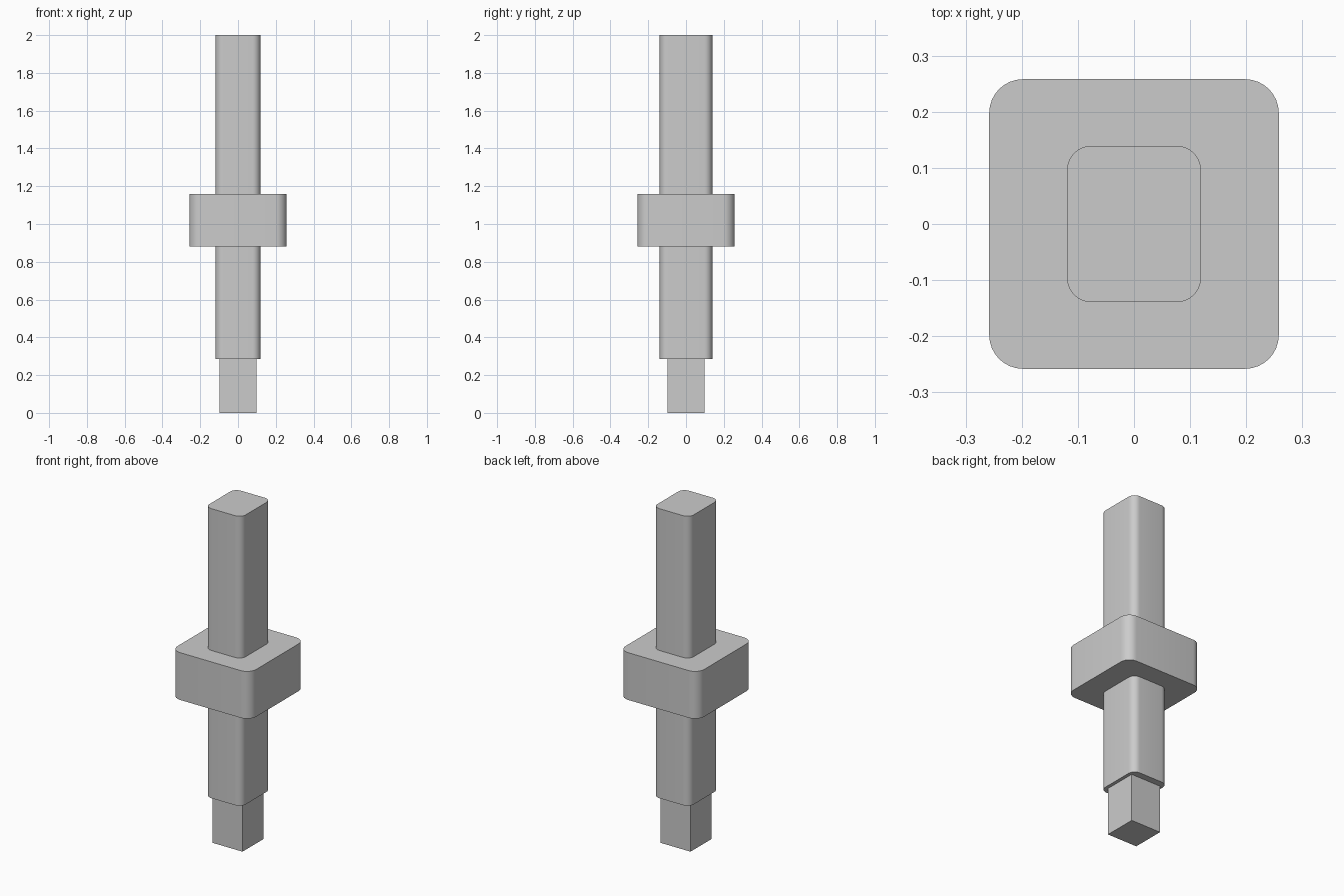
import bpy
import bmesh

cube = bpy.data.objects.get("Cube")
if cube:
    bpy.data.objects.remove(cube, do_unlink=True)

grey = bpy.data.materials.new("plain grey")
grey.use_nodes = True
colour = (0.6, 0.6, 0.6, 1)
grey.diffuse_color = colour
grey.node_tree.nodes["Principled BSDF"].inputs["Base Color"].default_value = colour


def block(name, half_x, half_y, bottom, top, radius=0):
    """Upright box whose vertical edges are rounded by radius."""
    bm = bmesh.new()
    bmesh.ops.create_cube(bm, size=2)
    for v in bm.verts:
        v.co.x *= half_x
        v.co.y *= half_y
        v.co.z = top if v.co.z > 0 else bottom
    if radius:
        upright = [e for e in bm.edges
                   if abs(e.verts[0].co.z - e.verts[1].co.z) > 0.01]
        bmesh.ops.bevel(bm, geom=upright, offset=radius, segments=8,
                        profile=0.5, affect='EDGES')
    mesh = bpy.data.meshes.new(name)
    bm.to_mesh(mesh)
    bm.free()
    mesh.materials.append(grey)
    obj = bpy.data.objects.new(name, mesh)
    bpy.context.collection.objects.link(obj)
    bpy.ops.object.select_all(action='DESELECT')
    obj.select_set(True)
    bpy.context.view_layer.objects.active = obj
    bpy.ops.object.shade_smooth_by_angle(angle=0.6)
    return obj


# Sharp-edged tip, long rounded shaft and wide rounded collar
block("lower_tip", 0.099, 0.099, 0, 0.285)
block("shaft", 0.119, 0.139, 0.285, 2, radius=0.042)
block("collar", 0.258, 0.258, 0.88, 1.16, radius=0.06)
